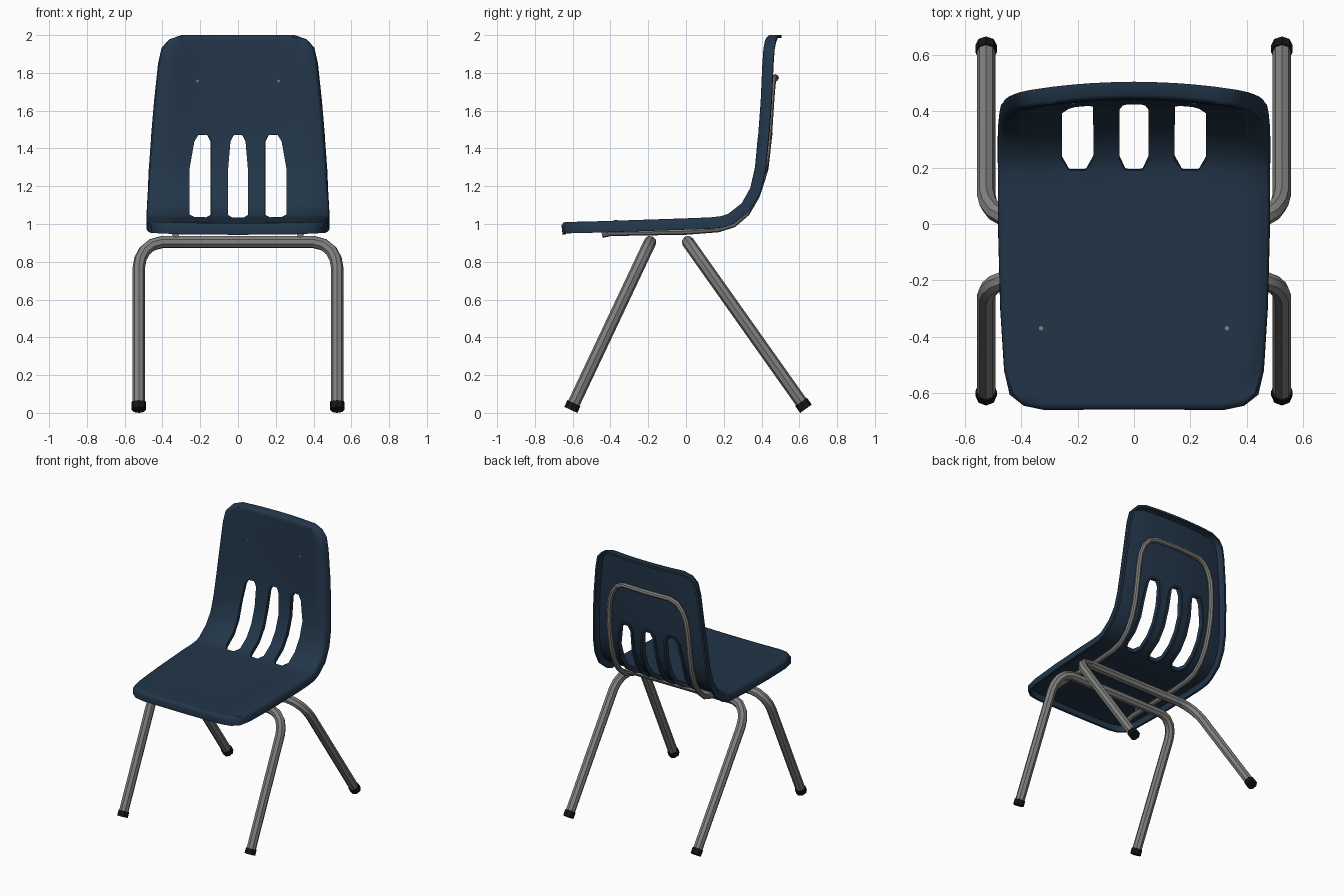
import bpy, bmesh, math
from mathutils import Vector

if "Cube" in bpy.data.objects:
    bpy.data.objects.remove(bpy.data.objects["Cube"])


def material(name, rgb):
    m = bpy.data.materials.new(name)
    m.diffuse_color = (*rgb, 1)
    m.use_nodes = True
    m.node_tree.nodes["Principled BSDF"].inputs["Base Color"].default_value = m.diffuse_color
    return m


NAVY = material("navy plastic", (0.016, 0.036, 0.066))
STEEL = material("grey steel", (0.22, 0.22, 0.215))
BLACK = material("black rubber", (0.008, 0.008, 0.008))


def finish(ob, mat, angle=40):
    ob.data.materials.clear()
    ob.data.materials.append(mat)
    bpy.ops.object.select_all(action='DESELECT')
    ob.select_set(True)
    bpy.context.view_layer.objects.active = ob
    if ob.type == 'CURVE':
        bpy.ops.object.convert(target='MESH')
    for mod in list(ob.modifiers):
        bpy.ops.object.modifier_apply(modifier=mod.name)
    bpy.ops.object.shade_smooth_by_angle(angle=math.radians(angle))


def tube(name, pts, radius, mat):
    cu = bpy.data.curves.new(name, 'CURVE')
    cu.dimensions = '3D'
    cu.bevel_depth = radius
    cu.bevel_resolution = 2
    cu.use_fill_caps = True
    sp = cu.splines.new('POLY')
    sp.points.add(len(pts) - 1)
    for p, co in zip(sp.points, pts):
        p.co = (*co, 1)
    ob = bpy.data.objects.new(name, cu)
    bpy.context.collection.objects.link(ob)
    finish(ob, mat)


def mirrored(half):
    """Path from the right end across x = 0 to the left end."""
    return half + [(-x, y, z) for x, y, z in reversed(half) if x > 0]


# Shell profile: y, z, half width, from front edge to top of back
ROWS = [(-.65, 1.010, .32), (-.635, 1.012, .385), (-.60, 1.012, .43), (-.52, 1.013, .448),
        (-.30, 1.020, .462), (0, 1.030, .47), (.13, 1.035, .47),
        (.19, 1.042, .47), (.225, 1.055, .47), (.295, 1.11, .468), (.34, 1.19, .46),
        (.365, 1.30, .452), (.376, 1.44, .440), (.38, 1.475, .438),
        (.39, 1.65, .423), (.395, 1.85, .402), (.398, 1.93, .385),
        (.40, 1.97, .35), (.40, 1.988, .29)]
SLOT_START, SLOT_END = 7, 13


def shell_point(i, x):
    y, z, _ = ROWS[i]
    a, b = ROWS[max(i - 1, 0)], ROWS[min(i + 1, len(ROWS) - 1)]
    t = Vector((0, b[0] - a[0], b[1] - a[1])).normalized()
    n = Vector((0, -t.z, t.y))
    bend = min(max((z - 1.03) / 0.3, 0), 1)
    dish = (0.006 + 0.039 * bend) * max(0, 1 - (x / 0.45) ** 2)
    return Vector((x, y, z)) - n * dish


# Seat and back sheet with three slots left open
bm = bmesh.new()
grid = []
for i, (_, _, hw) in enumerate(ROWS):
    c, s, w = 0.052, 0.2, 0.056
    if i == SLOT_START:
        c, w = 0.03, 0.03
    elif i == SLOT_END:
        c, s, w = 0.022, 0.185, 0.024
    elif i == SLOT_END - 1:
        c, s, w = 0.04, 0.187, 0.044
    half = [c, s - w, s, s + w, (s + w + hw) / 2, hw]
    xs = [-x for x in reversed(half)] + [0] + half
    grid.append([bm.verts.new(shell_point(i, x)) for x in xs])
for i in range(len(ROWS) - 1):
    for j in range(12):
        if SLOT_START <= i < SLOT_END and j in (2, 3, 5, 6, 8, 9):
            continue
        bm.faces.new((grid[i][j], grid[i][j + 1], grid[i + 1][j + 1], grid[i + 1][j]))
bmesh.ops.delete(bm, geom=[v for v in bm.verts if not v.link_faces], context='VERTS')
bm.normal_update()

# Rolled rim round the outline, short rim round each slot
outline = set(grid[0] + grid[-1] + [r[0] for r in grid] + [r[-1] for r in grid])
edges = [e for e in bm.edges if e.is_boundary]
rim = [e for e in edges if e.verts[0] in outline and e.verts[1] in outline]
slots = [e for e in edges if e not in rim]


def extrude(edge_list, moves):
    """Extrude edges and shift each new vertex by moves[old vertex]."""
    for e in edge_list:
        e.tag = True
    new = {}
    for e in edge_list:
        for v in e.verts:
            if v not in new:
                new[v] = bm.verts.new(v.co + moves[v])
    out = []
    for e in edge_list:
        loop = e.link_loops[0]
        a, b = loop.vert, loop.link_loop_next.vert
        bm.faces.new((b, a, new[a], new[b]))
        out.append(bm.edges.get((new[a], new[b])))
    return out, new


normals = {v: v.normal.copy() for e in edges for v in e.verts}
outward = {}
for e in rim:
    a, b = e.verts
    d = (a.co + b.co) / 2 - e.link_faces[0].calc_center_median()
    t = (b.co - a.co).normalized()
    d = (d - t * d.dot(t)).normalized()
    for v in e.verts:
        outward[v] = outward.get(v, Vector()) + d
extrude(slots, {v: -normals[v] * 0.032 for e in slots for v in e.verts})
ring, n1 = extrude(rim, {v: outward[v].normalized() * 0.012 - normals[v] * 0.014 for v in outward})
extrude(ring, {n1[v]: -normals[v] * 0.046 for v in outward})
bm.normal_update()
me = bpy.data.meshes.new("seat_shell")
bm.to_mesh(me)
bm.free()
shell = bpy.data.objects.new("seat_shell", me)
bpy.context.collection.objects.link(shell)
mod = shell.modifiers.new("thickness", 'SOLIDIFY')
mod.thickness = 0.016
mod.offset = -1
finish(shell, NAVY, 50)

# Leg frames: bent tubes lying in a sloping plane, with rubber feet
for name, foot_y, foot_z, top_y in (("front", -.61, .016, -.19), ("rear", .635, .022, .01)):
    def at(x, z):
        k = (z - foot_z) / (0.905 - foot_z)
        return (x, foot_y + (top_y - foot_y) * k, z)
    half = [at(.525, foot_z + .006), at(.525, .77), at(.517, .815), at(.495, .857),
            at(.455, .890), at(.40, .905)]
    tube(name + "_leg_frame", mirrored(half), 0.033, STEEL)
    for side, x in (("right", .525), ("left", -.525)):
        tube(f"{name}_{side}_foot", [at(x, foot_z), at(x, foot_z + .036)], 0.038, BLACK)

# Support loop under the seat and up behind the back
half = [(.33, -.445, .945), (.33, -.40, .955), (.33, 0, .962), (.33, .17, .975), (.33, .25, 1.0),
        (.33, .32, 1.06), (.33, .372, 1.15), (.33, .405, 1.25), (.33, .428, 1.38),
        (.325, .440, 1.52), (.312, .447, 1.63), (.285, .452, 1.70), (.245, .457, 1.75),
        (.19, .463, 1.772), (0, .473, 1.774)]
tube("support_loop", mirrored(half), 0.019, STEEL)

# Rivets on the seat and back
for side, s in (("right", 1), ("left", -1)):
    tube(f"{side}_seat_rivet", [(s * .33, -.37, .97), (s * .33, -.37, 1.02)], 0.008, STEEL)
    tube(f"{side}_back_rivet", [(s * .215, .455, 1.757), (s * .215, .424, 1.757)], 0.007, STEEL)
